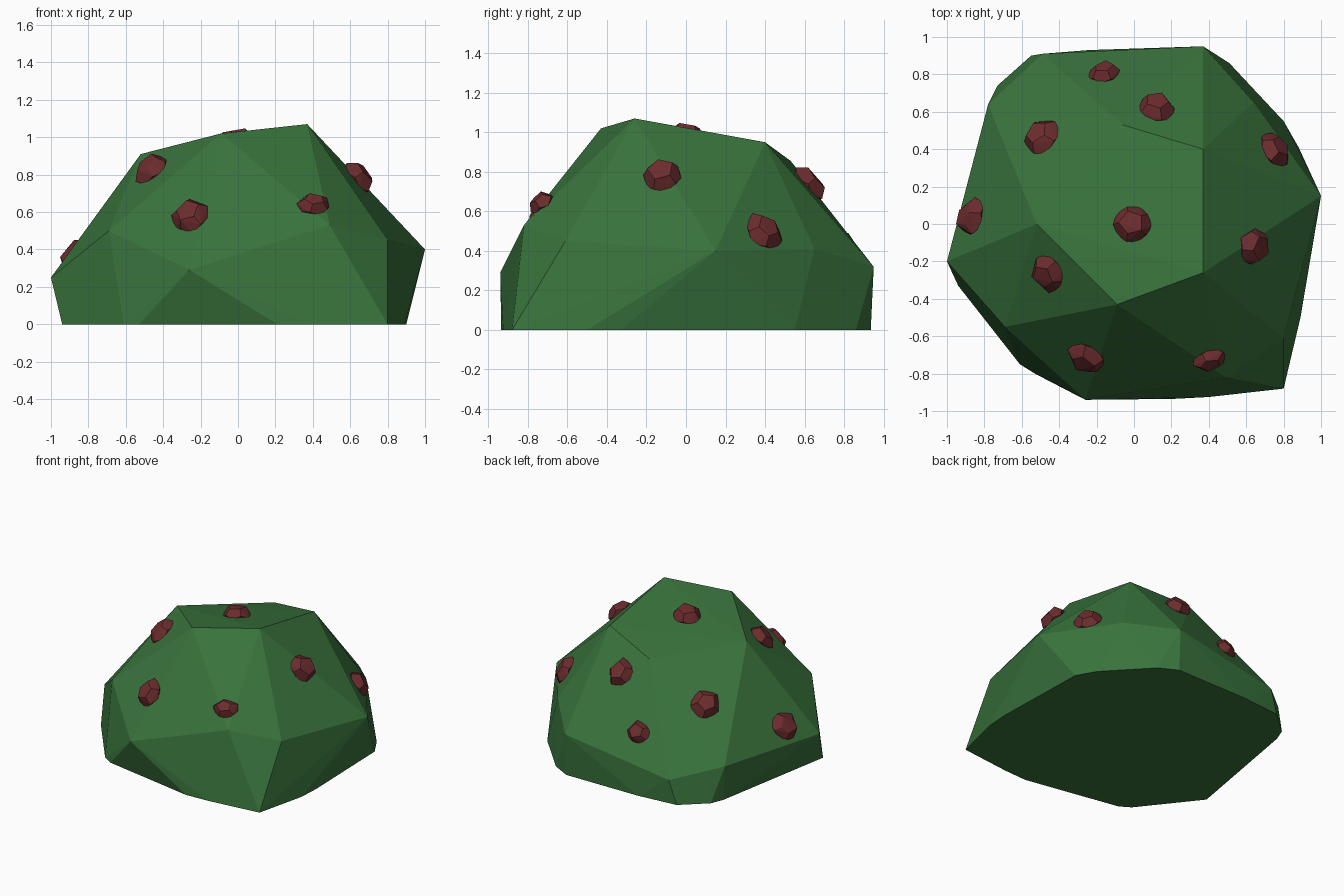
import bpy, bmesh, random
from mathutils import Vector
from mathutils.bvhtree import BVHTree

if "Cube" in bpy.data.objects:
    bpy.data.objects.remove(bpy.data.objects["Cube"])

random.seed(4)

def material(name, color):
    m = bpy.data.materials.new(name)
    m.diffuse_color = color
    m.use_nodes = True
    m.node_tree.nodes["Principled BSDF"].inputs["Base Color"].default_value = m.diffuse_color
    return m

def hull(points):
    bm = bmesh.new()
    for p in points:
        bm.verts.new(p)
    res = bmesh.ops.convex_hull(bm, input=bm.verts[:])
    loose = [v for v in bm.verts if not v.link_faces]
    bmesh.ops.delete(bm, geom=loose, context='VERTS')
    bmesh.ops.recalc_face_normals(bm, faces=bm.faces[:])
    return bm

def make_object(name, bm, mat):
    me = bpy.data.meshes.new(name)
    bm.to_mesh(me)
    me.materials.append(mat)
    ob = bpy.data.objects.new(name, me)
    bpy.context.collection.objects.link(ob)
    return ob

leaf = material("leaf_green", (0.04, 0.17, 0.045, 1))
red = material("berry_red", (0.15, 0.025, 0.027, 1))

# Faceted bush body: crown, shoulder and ground corners
crown = [(.37, -.26, 1.07), (-.09, -.43, 1.02), (-.52, 0, .91), (.37, .40, .95), (-.06, .53, .855)]
shoulder = [(-.69, -.55, .50), (.80, -.61, .45), (-.26, -.94, .29), (.49, -.82, .53),
            (-1, -.20, .25), (1, .15, .40), (.64, .65, .41), (.37, .95, .32),
            (-.49, .91, .18), (-.78, .64, .26)]
ground = [(-.94, -.33), (-.61, -.75), (-.53, -.80), (.21, -.935), (.40, -.925), (.80, -.88),
          (.89, -.50), (.90, -.33), (.88, .41), (.80, .55), (.51, .86), (.37, .935),
          (-.24, .93), (-.55, .90), (-.73, .74), (-.77, .64)]
bush = hull(crown + shoulder + [(x, y, 0) for x, y in ground])
tree = BVHTree.FromBMesh(bush)
make_object("bush", bush, leaf)

# Berries: jittered dodecahedra pressed flat against the leaves
def berry(i, spot, size):
    ico = bmesh.new()
    bmesh.ops.create_icosphere(ico, subdivisions=1, radius=1)
    pts = [f.calc_center_median().normalized() for f in ico.faces]
    ico.free()
    loc, normal, _, _ = tree.find_nearest(Vector(spot))
    turn = normal.to_track_quat('Z', 'Y')
    sx, sy, sz = size
    out = []
    for p in pts:
        p = p * random.uniform(.9, 1.1)
        out.append(loc + turn @ Vector((p.x * sx, p.y * sy, p.z * sz)))
    bm = hull(out)
    make_object(f"berry_{i}", bm, red)
    bm.free()

big, small = (.105, .105, .07), (.095, .07, .06)
spots = [((-.01, 0, 1.0), big), ((-.26, -.73, .59), big), ((.40, -.72, .63), small),
         ((.64, -.12, .78), big), ((.76, .40, .50), big), ((.12, .63, .74), big),
         ((-.16, .82, .43), (.09, .08, .06)), ((-.50, .47, .60), big),
         ((-.88, .04, .37), big), ((-.47, -.27, .84), big)]
for i, (spot, size) in enumerate(spots, 1):
    berry(i, spot, size)
bush.free()
